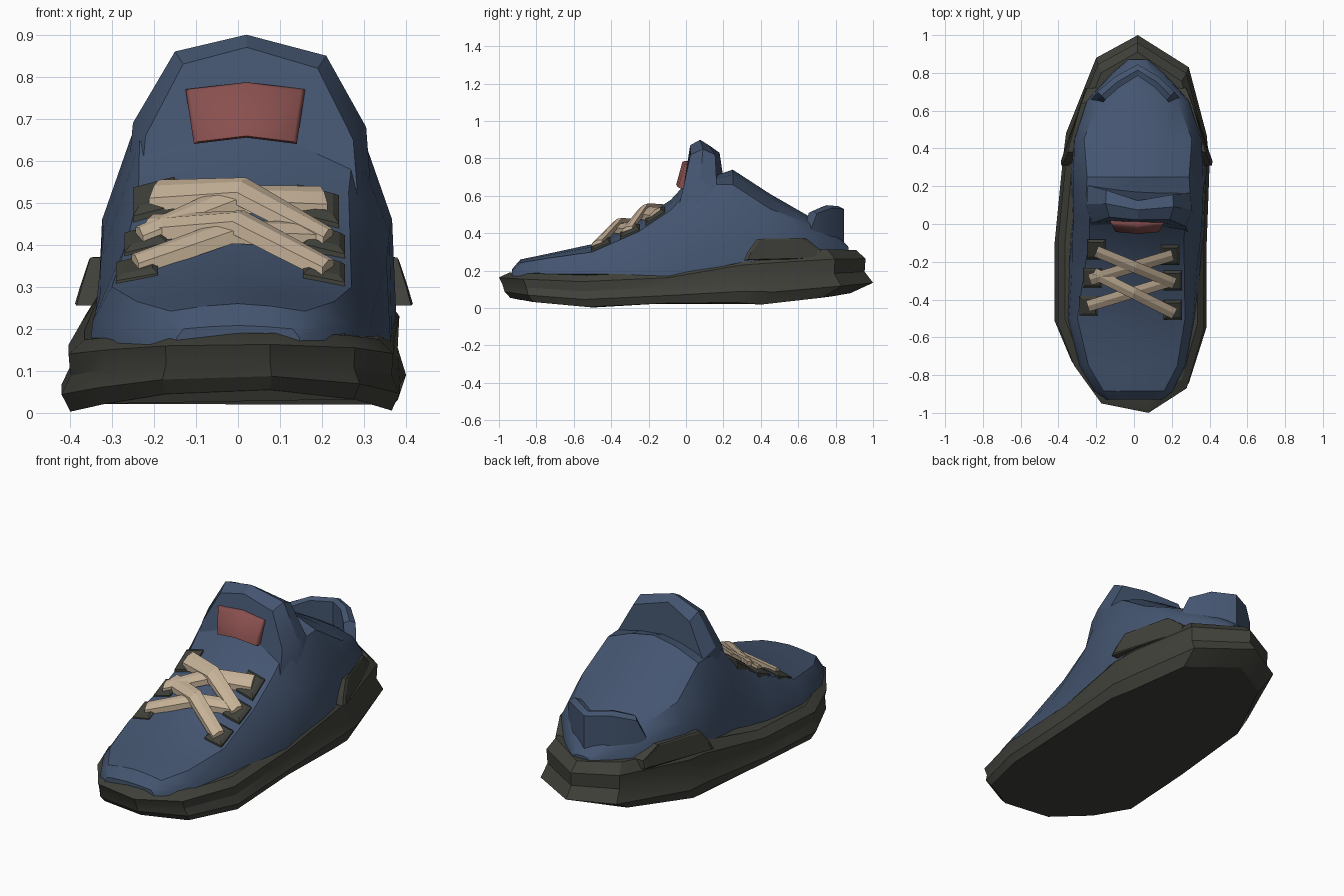
import bpy, bmesh, math
from mathutils import Vector


def mat(name, rgb):
    m = bpy.data.materials.new(name)
    m.diffuse_color = (*rgb, 1)
    return m


BLUE = mat("blue fabric", (0.058, 0.091, 0.162))
DARK = mat("dark rubber", (0.052, 0.052, 0.043))
TAN = mat("tan lace", (0.56, 0.44, 0.31))
RED = mat("red patch", (0.25, 0.08, 0.077))


def lerp(table, t):
    """Piecewise linear lookup in (t, value) pairs."""
    if t <= table[0][0]:
        return table[0][1]
    for (a, u), (b, v) in zip(table, table[1:]):
        if t <= b:
            return u + (v - u) * (t - a) / (b - a)
    return table[-1][1]


def loft(name, rings, material, closed=True, smooth=30):
    """Skin equal-length rings; first and last rings are capped."""
    bm = bmesh.new()
    vs = [[bm.verts.new(p) for p in r] for r in rings]
    n = len(rings[0])
    for a, b in zip(vs, vs[1:]):
        for i in range(n if closed else n - 1):
            j = (i + 1) % n
            bm.faces.new((a[i], a[j], b[j], b[i]))
    bm.faces.new(vs[0][::-1])
    bm.faces.new(vs[-1])
    if not closed:
        bm.faces.new([r[0] for r in vs] + [r[-1] for r in reversed(vs)])
    bmesh.ops.recalc_face_normals(bm, faces=bm.faces)
    me = bpy.data.meshes.new(name)
    bm.to_mesh(me)
    bm.free()
    me.materials.append(material)
    ob = bpy.data.objects.new(name, me)
    bpy.context.collection.objects.link(ob)
    bpy.ops.object.select_all(action='DESELECT')
    ob.select_set(True)
    bpy.context.view_layer.objects.active = ob
    if smooth:
        bpy.ops.object.shade_smooth_by_angle(angle=math.radians(smooth))
    return ob


# Sole: stacked outlines following the wavy bottom and top lines
OUTLINE = [(0.08, -1.0), (0.29, -0.87), (0.385, -0.56), (0.385, -0.1), (0.4, 0.31),
           (0.385, 0.47), (0.29, 0.83), (0.02, 1.0), (-0.2, 0.88), (-0.36, 0.48),
           (-0.375, 0.36), (-0.42, -0.1), (-0.42, -0.53), (-0.33, -0.75), (-0.18, -0.95)]
BOTTOM = [(-1, 0.055), (-0.9, 0.035), (-0.53, 0.003), (0.15, 0.04), (0.47, 0.02), (0.87, 0.06), (1, 0.08)]
TOP = [(-1, 0.19), (-0.4, 0.17), (0, 0.205), (0.35, 0.29), (0.8, 0.315), (1, 0.31)]
# height fraction, x scale, toe scale, heel scale
BANDS = [(0, 0.95, 0.94, 0.88), (0.24, 1.0, 0.97, 1.0), (0.5, 0.95, 0.98, 0.955),
         (0.8, 0.96, 1.0, 0.96), (1, 0.87, 0.945, 0.91)]
rings = []
for f, sx, toe, heel in BANDS:
    rings.append([(x * sx, y * (toe if y < 0 else heel),
                   lerp(BOTTOM, y) * (1 - f) + lerp(TOP, y) * f) for x, y in OUTLINE])
loft("sole", rings, DARK, smooth=25)

# Upper: y, base half width, mid half width, mid z, shoulder half width, shoulder z, centre z
STATIONS = [(-0.93, 0.15, 0.145, 0.18, 0.13, 0.2, 0.208),
            (-0.885, 0.21, 0.20, 0.20, 0.16, 0.242, 0.26),
            (-0.75, 0.285, 0.275, 0.21, 0.235, 0.265, 0.288),
            (-0.50, 0.34, 0.33, 0.22, 0.285, 0.30, 0.342),
            (-0.25, 0.35, 0.33, 0.28, 0.265, 0.41, 0.465),
            (-0.08, 0.35, 0.34, 0.36, 0.25, 0.525, 0.58),
            (0.03, 0.345, 0.34, 0.43, 0.255, 0.645, 0.70),
            (0.16, 0.35, 0.345, 0.46, 0.275, 0.66, 0.71),
            (0.25, 0.355, 0.345, 0.46, 0.27, 0.66, 0.74),
            (0.45, 0.34, 0.335, 0.43, 0.285, 0.53, 0.61),
            (0.65, 0.275, 0.27, 0.39, 0.21, 0.455, 0.495),
            (0.80, 0.14, 0.13, 0.35, 0.08, 0.38, 0.40),
            (0.87, 0.06, 0.05, 0.31, 0.04, 0.32, 0.325)]
rings = []
for y, bw, mw, mz, sw, sz, cz in STATIONS:
    c = lerp([(-0.9, 0.0), (-0.5, -0.015), (0.05, 0.022), (0.8, 0.02)], y)
    bz = lerp(TOP, y) - 0.03
    rings.append([(c - bw, y, bz), (c - mw, y, mz), (c - sw, y, sz), (c - sw * 0.5, y, (sz + 2 * cz) / 3),
                  (c, y, cz), (c + sw * 0.5, y, (sz + 2 * cz) / 3), (c + sw, y, sz), (c + mw, y, mz), (c + bw, y, bz)])
loft("upper", rings, BLUE, closed=False, smooth=32)


def vamp(x, y):
    """Height of the upper's top surface."""
    s = lerp([(r[0], r[5]) for r in STATIONS], y)
    c = lerp([(r[0], r[6]) for r in STATIONS], y)
    return c + (s - c) * min(1, abs(x) / 0.27) ** 1.5


# Tongue: x, z outline with bevelled front and a curved back
PROFILE = [(-0.27, 0.48), (-0.25, 0.69), (-0.15, 0.86), (0.02, 0.9), (0.21, 0.85), (0.305, 0.68), (0.32, 0.48)]


def tongue_ring(inset, base, bend, lean):
    ring = []
    for x, z in PROFILE:
        px = 0.025 + (x - 0.025) * inset
        pz = z - (0.03 if inset < 1 and z > 0.6 else 0)
        curve = bend * abs(px - 0.02) / 0.28 * (1.3 if px < 0 else 0.7)
        ring.append((px, base + curve + lean * (pz - 0.9), pz))
    return ring


loft("tongue", [tongue_ring(0.89, 0.03, 0.035, 0.26), tongue_ring(1, 0.075, 0.05, 0.16),
                tongue_ring(0.98, 0.125, 0.075, 0.05)], BLUE, smooth=25)

# Patch: bevelled block bent around the tongue front
rings = []
for inset, out in ((1.0, 0.03), (1.0, -0.008), (0.93, -0.022)):
    ring = []
    for x, z in ((-0.125, 0.77), (0.02, 0.787), (0.16, 0.77), (0.14, 0.64), (0.02, 0.655), (-0.105, 0.64)):
        px, pz = 0.02 + (x - 0.02) * inset, 0.715 + (z - 0.715) * inset
        ring.append((px, out - 0.014 + 0.27 * (pz - 0.72) + 0.12 * abs(px - 0.02), pz))
    rings.append(ring)
loft("patch", rings, RED, smooth=60)

# Eyelet plates: bevelled tiles lying on the vamp
for i, (x, y) in enumerate([(-0.20, -0.135), (-0.22, -0.285), (-0.24, -0.435),
                            (0.19, -0.165), (0.205, -0.30), (0.205, -0.455)]):
    rings = []
    for h, lift in ((0.05, -0.03), (0.05, 0.008), (0.036, 0.018)):
        rings.append([(x + a * h, y + b * h * 1.05, vamp(x + a * h, y + b * h) + lift)
                      for a, b in ((-1, -1), (1, -1), (1, 1), (-1, 1))])
    loft("eyelet_%d" % i, rings, DARK, smooth=0)

# Laces: crossing flat straps between the eyelets, folded at the middle
LACES = [((-0.245, -0.435), (0.20, -0.30), 0.012), ((-0.215, -0.26), (0.215, -0.475), 0.034),
         ((-0.235, -0.295), (0.205, -0.165), 0.018), ((-0.20, -0.145), (0.215, -0.315), 0.036)]
for i, (a, b, lift) in enumerate(LACES):
    a, b = Vector(a), Vector(b)
    side = Vector((a.y - b.y, b.x - a.x)).normalized() * 0.03
    rings = []
    for t in (0, 0.5, 1):
        p = a.lerp(b, t)
        up = 0.018 + (lift if t == 0.5 else 0.004)
        low, high = p - side, p + side
        rings.append([(q.x, q.y, vamp(q.x, q.y) + up + d) for q, d in
                      ((low, -0.02), (low, 0.01), (p, 0.018), (high, 0.01), (high, -0.02))])
    loft("lace_%d" % i, rings, TAN, smooth=20)

# Heel tab: raised band folded around the heel
rings = []
for x, y, z in ((-0.235, 0.65, 0.39), (-0.195, 0.70, 0.52), (-0.10, 0.78, 0.55), (0.02, 0.845, 0.545),
                (0.13, 0.78, 0.55), (0.215, 0.70, 0.52), (0.255, 0.65, 0.39)):
    inward = Vector((0.02 - x, 0.5 - y)).normalized() * 0.06
    rings.append([(x, y, 0.33), (x, y, z - 0.015), (x + inward.x * 0.5, y + inward.y * 0.5, z),
                  (x + inward.x, y + inward.y, z - 0.01), (x + inward.x, y + inward.y, 0.33)])
loft("heel_tab", rings, BLUE, smooth=25)

# Heel counters: wedge plates rising from the sole on both sides
for name, s in (("left_counter", -1), ("right_counter", 1)):
    rings = []
    for out, grow in ((-0.07, 1), (0.0, 1), (0.004, 0.9)):
        ring = []
        for y, z in ((0.31, 0.255), (0.33, 0.30), (0.38, 0.37), (0.64, 0.375), (0.72, 0.31), (0.72, 0.265)):
            x = lerp([(0.31, 0.395), (0.45, 0.375), (0.64, 0.315), (0.72, 0.27)], y) + out - 0.2 * (z - 0.27)
            ring.append((s * x + 0.014, 0.52 + (y - 0.52) * grow, 0.3 + (z - 0.3) * grow))
        rings.append(ring)
    loft(name, rings, DARK, smooth=0)
